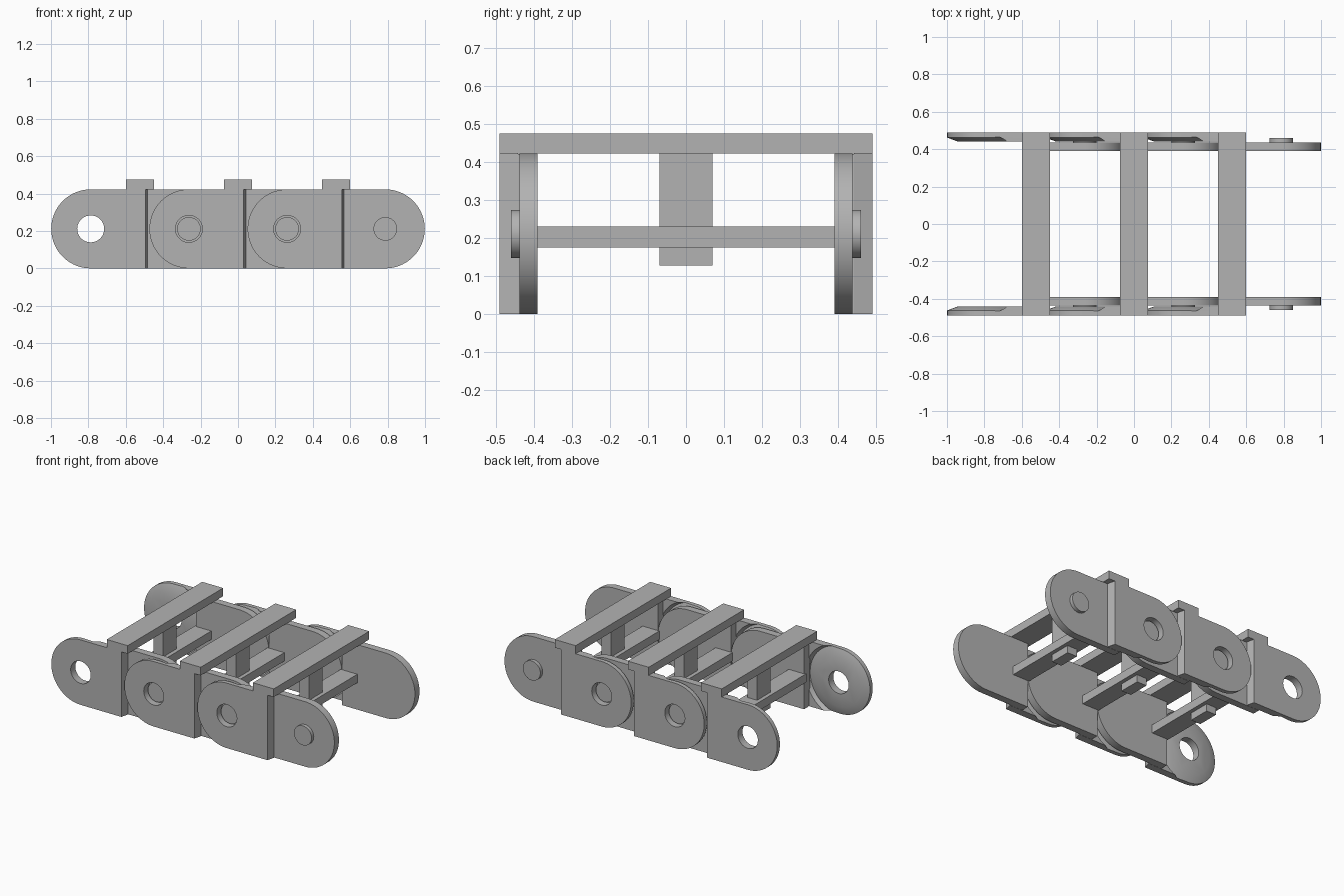
import bpy, bmesh, math
from mathutils import Matrix

if "Cube" in bpy.data.objects:
    bpy.data.objects.remove(bpy.data.objects["Cube"], do_unlink=True)

PITCH = 0.525          # distance between pivots
R = 0.211              # plate half height
PIVOT = PITCH / 2

grey = bpy.data.materials.new("mid grey plastic")
grey.use_nodes = True
COLOUR = (0.45, 0.45, 0.45, 1)
grey.diffuse_color = COLOUR
grey.node_tree.nodes["Principled BSDF"].inputs["Base Color"].default_value = COLOUR


def finish(bm, name):
    bmesh.ops.recalc_face_normals(bm, faces=bm.faces)
    mesh = bpy.data.meshes.new(name)
    bm.to_mesh(mesh)
    bm.free()
    mesh.materials.append(grey)
    obj = bpy.data.objects.new(name, mesh)
    bpy.context.collection.objects.link(obj)
    return obj


def box(name, x, y, z):
    bm = bmesh.new()
    bmesh.ops.create_cube(bm, size=1)
    for v in bm.verts:
        v.co = [lo + (c + 0.5) * (hi - lo) for c, (lo, hi) in zip(v.co, (x, y, z))]
    return finish(bm, name)


def plate(name, side, x_round, x_flat, y0, y1, slant=0):
    """Plate with one round end (side -1 or 1) and one straight end."""
    bm = bmesh.new()
    outline = [(x_flat, 2 * R)]
    for i in range(49):
        a = math.pi / 2 - math.pi * i / 48
        outline.append((x_round + side * R * math.cos(a), R + R * math.sin(a)))
    outline.append((x_flat, 0))
    rows = [[bm.verts.new((x + (s if x == x_flat else 0), y, z)) for x, z in outline]
            for y, s in ((y0, 0), (y1, slant))]
    bm.faces.new(rows[0])
    bm.faces.new(rows[1])
    for i in range(len(outline)):
        j = (i + 1) % len(outline)
        bm.faces.new((rows[0][i], rows[0][j], rows[1][j], rows[1][i]))
    return finish(bm, name)


def lathe(name, x, rings, closed=False):
    """Spin (radius, y) rings about a pivot axis parallel to y."""
    bm = bmesh.new()
    n = 48
    loops = [[bm.verts.new((x + r * math.cos(math.tau * i / n), y,
                            R + r * math.sin(math.tau * i / n))) for i in range(n)]
             for r, y in rings]
    pairs = list(zip(loops, loops[1:]))
    if closed:
        pairs.append((loops[-1], loops[0]))
    else:
        bm.faces.new(loops[0])
        bm.faces.new(loops[-1])
    for a, b in pairs:
        for i in range(n):
            j = (i + 1) % n
            bm.faces.new((a[i], a[j], b[j], b[i]))
    return finish(bm, name)


def cut(obj, cutter):
    mod = obj.modifiers.new("cut", "BOOLEAN")
    mod.operation = "DIFFERENCE"
    mod.solver = "EXACT"
    mod.object = cutter
    bpy.context.view_layer.objects.active = obj
    bpy.ops.object.modifier_apply(modifier=mod.name)
    bpy.data.objects.remove(cutter, do_unlink=True)


# One side wall: outer socket plate, inner pin plate, joining web and pin
outer = plate("outer_plate", -1, -PIVOT, 0.03, -0.49, -0.442, 0.012)
cut(outer, lathe("hole_cutter", -PIVOT, [(0.072, -0.6), (0.072, -0.3)]))
cut(outer, lathe("rim_cutter", -PIVOT,
                 [(0.155, -0.441), (0.222, -0.466), (0.238, -0.441)], True))
inner = plate("inner_plate", 1, PIVOT, -0.05, -0.437, -0.39)
web = box("wall_web", (-0.05, 0.04), (-0.45, -0.42), (0.001, 2 * R - 0.001))
pin = lathe("hinge_pin", PIVOT, [(0.063, -0.46), (0.063, -0.42)])
wall = [outer, inner, web, pin]

# Crossbars and central divider
bars = [
    box("top_bar", (-0.075, 0.075), (-0.49, 0.49), (2 * R, 0.475)),
    box("bottom_bar", (-0.06, 0.06), (-0.4, 0.4), (0.175, 0.23)),
    box("divider_post", (-0.035, 0.035), (-0.07, 0.07), (0.128, 2 * R)),
]

# Mirror the wall to the back
for obj in list(wall):
    back = obj.copy()
    back.data = obj.data.copy()
    back.data.transform(Matrix.Scale(-1, 4, (0, 1, 0)))
    back.data.flip_normals()
    back.name = "back_" + obj.name
    obj.name = "front_" + obj.name
    bpy.context.collection.objects.link(back)
    wall.append(back)

# Smooth the round surfaces, keep hard edges
bpy.ops.object.select_all(action="DESELECT")
for obj in wall:
    obj.select_set(True)
bpy.context.view_layer.objects.active = wall[0]
bpy.ops.object.shade_smooth_by_angle(angle=math.radians(25))

# Repeat the link along the chain
for obj in wall + bars:
    base = obj.name
    for i, label in enumerate(("first", "middle", "last")):
        link = obj if i == 1 else obj.copy()
        if i != 1:
            bpy.context.collection.objects.link(link)
        link.location.x = (i - 1) * PITCH
        link.name = label + "_link_" + base
